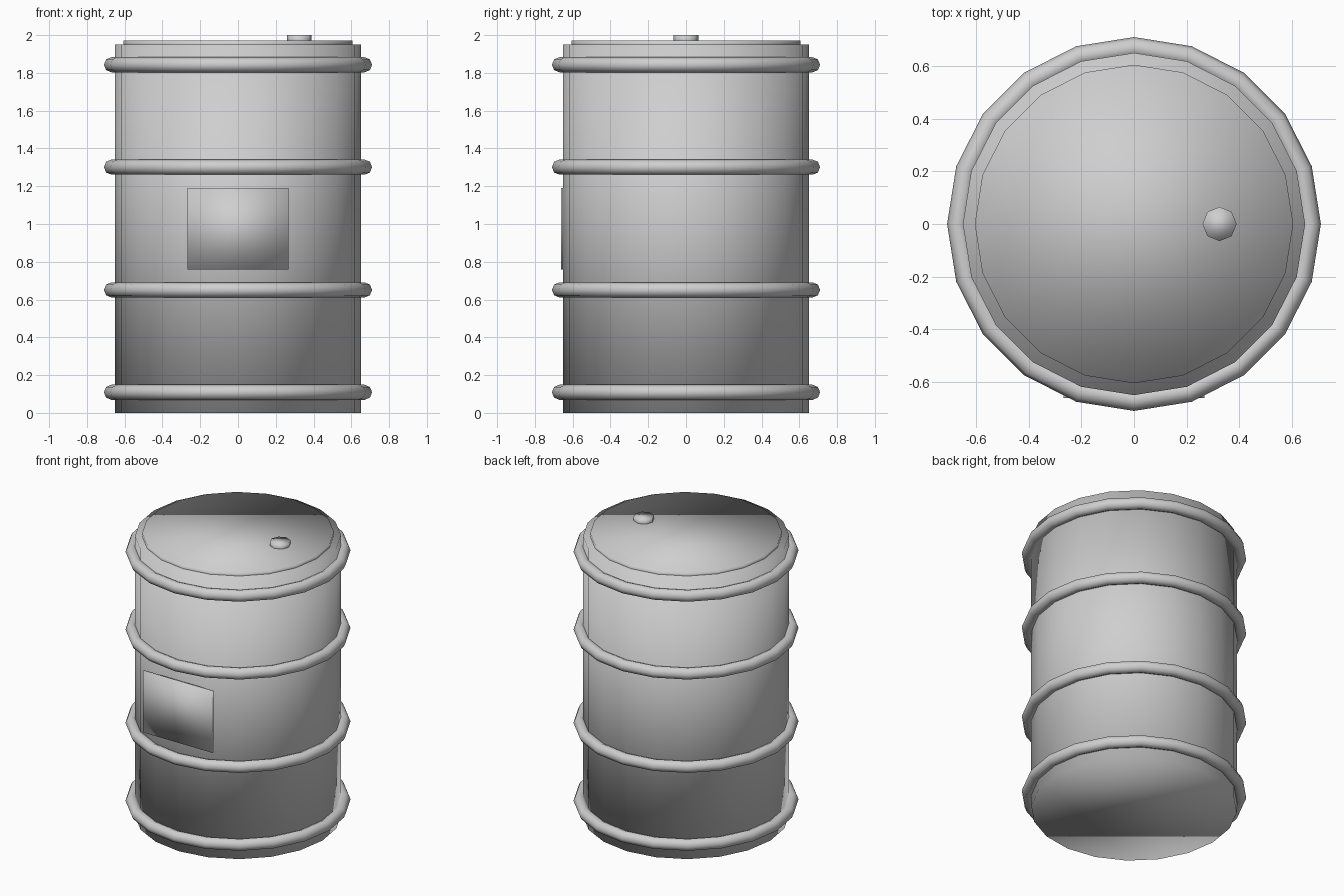
import bpy

if "Cube" in bpy.data.objects:
    bpy.data.objects.remove(bpy.data.objects["Cube"])

SIDES = 20

# one plain grey finish for the whole drum
grey = bpy.data.materials.new("light_grey")
grey.diffuse_color = (0.62, 0.62, 0.62, 1)
grey.use_nodes = True
grey.node_tree.nodes["Principled BSDF"].inputs["Base Color"].default_value = grey.diffuse_color


def finish(name):
    """Name the new part, give it the grey finish and smooth shading."""
    ob = bpy.context.object
    ob.name = name
    ob.data.materials.append(grey)
    bpy.ops.object.shade_smooth()
    return ob


def disc(name, radius, z0, z1, x=0.0, sides=SIDES):
    bpy.ops.mesh.primitive_cylinder_add(
        vertices=sides, radius=radius, depth=z1 - z0,
        location=(x, 0, (z0 + z1) / 2))
    return finish(name)


# body, lid and filler cap
disc("drum_body", 0.65, 0.0, 1.95)
disc("drum_lid", 0.605, 1.93, 1.972)
disc("filler_cap", 0.065, 1.95, 2.0, x=0.325, sides=8)

# four rolling hoops, mirrored about the middle of the body
for i, offset in enumerate((-0.867, -0.325, 0.325, 0.867)):
    bpy.ops.mesh.primitive_torus_add(
        major_segments=SIDES, minor_segments=8,
        major_radius=0.67, minor_radius=0.04,
        location=(0, 0, 0.976 + offset))
    finish(f"hoop_{i + 1}")

# thin flat label plate on the front
bpy.ops.mesh.primitive_cube_add(size=1, location=(0, -0.656, 0.975))
plate = bpy.context.object
plate.scale = (0.535, 0.0095, 0.43)
bpy.ops.object.transform_apply(location=False, rotation=False, scale=True)
finish("label_plate")
